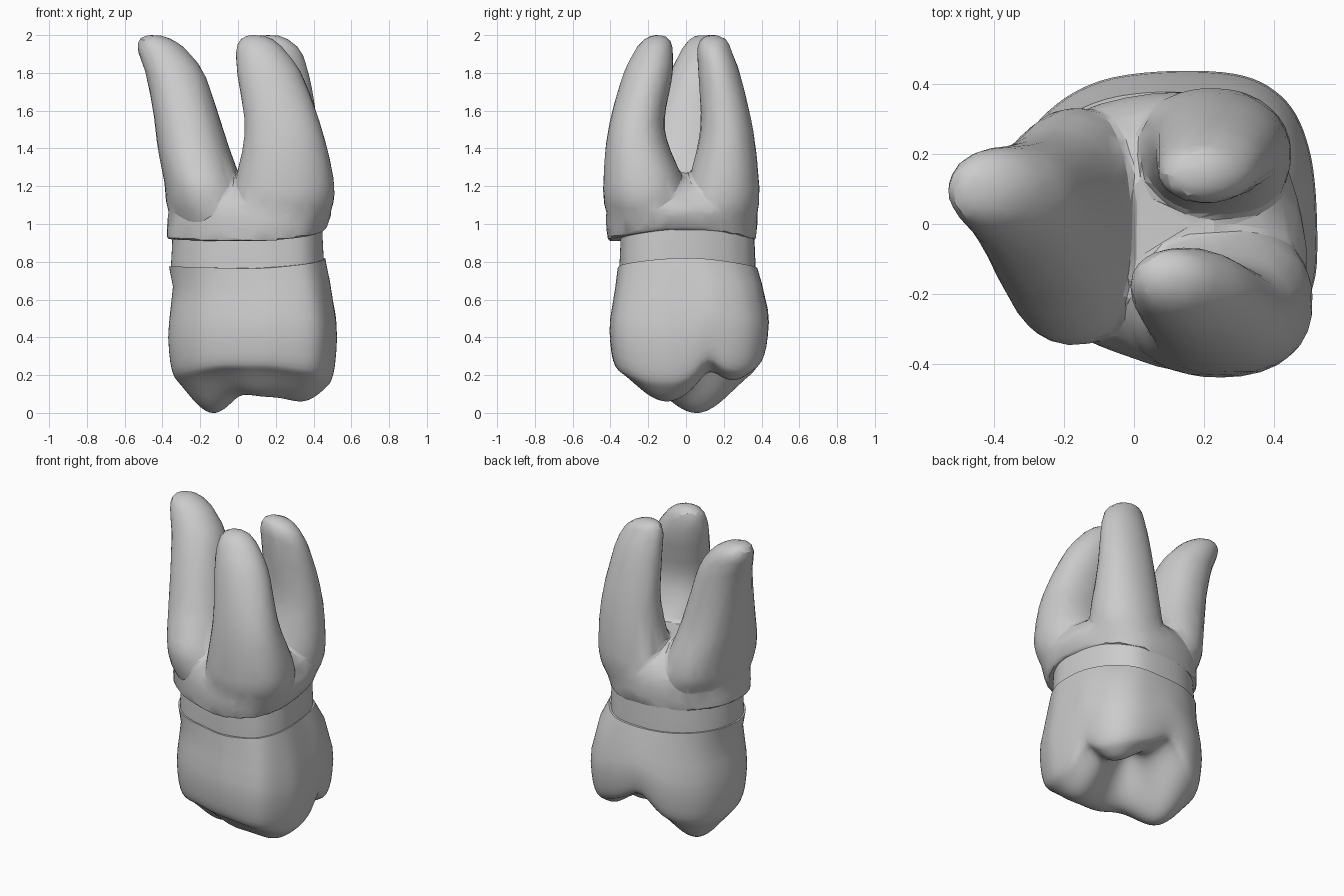
import bpy, bmesh
from math import sin, cos, pi, exp, atan2, copysign
from mathutils import Vector

if "Cube" in bpy.data.objects:
    bpy.data.objects.remove(bpy.data.objects["Cube"])

N = 96
CENTRE = Vector((0.08, 0.0))


def outline(pts, n=N):
    """Closed smooth curve through the points, resampled to n points."""
    p = [Vector(q) for q in pts]
    m, out = len(p), []
    for i in range(n):
        k, t = divmod(i * m / n, 1)
        a, b, c, d = (p[(int(k) + j) % m] for j in (-1, 0, 1, 2))
        out.append(0.5 * (2 * b + (c - a) * t + (2 * a - 5 * b + 4 * c - d) * t * t
                          + (3 * b - a - 3 * c + d) * t ** 3))
    return out


def ring(shape, scale, height, dx=0.0):
    """Scale an outline about the tooth centre; height is a number or f(x, y)."""
    out = []
    for p in shape:
        q = CENTRE + (p - CENTRE) * scale + Vector((dx, 0))
        out.append(Vector((q.x, q.y, height(q.x, q.y) if callable(height) else height)))
    return out


def loft(bm, rings):
    rows = [[bm.verts.new(p) for p in r] for r in rings]
    for a, b in zip(rows, rows[1:]):
        for i in range(len(a)):
            j = (i + 1) % len(a)
            bm.faces.new((a[i], a[j], b[j], b[i]))
    for r in (rows[0][::-1], rows[-1]):
        bm.faces.new(r)


def finish(name, bm):
    bmesh.ops.recalc_face_normals(bm, faces=bm.faces[:])
    me = bpy.data.meshes.new(name)
    bm.to_mesh(me)
    bm.free()
    ob = bpy.data.objects.new(name, me)
    bpy.context.collection.objects.link(ob)
    bpy.ops.object.select_all(action='DESELECT')
    ob.select_set(True)
    bpy.context.view_layer.objects.active = ob
    return ob


def wavy(z, rise):
    """Edge height that arches upward on the right-hand side."""
    def f(x, y):
        c = cos(atan2(y, x - CENTRE.x))
        return z + rise * (c * c if c > 0 else 0.2 * c * c)
    return f


# Chewing surface: cusps pull down, fossa and grooves push up (x, y, depth, spread x, y)
BUMPS = [(-0.13, 0.06, -0.30, 0.21, 0.27), (0.35, -0.09, -0.23, 0.20, 0.25),
         (0.11, -0.18, -0.12, 0.15, 0.16), (0.33, 0.27, -0.10, 0.15, 0.13),
         (0.16, 0.13, 0.12, 0.14, 0.12), (0.46, 0.12, 0.06, 0.16, 0.06),
         (0.05, 0.38, 0.08, 0.10, 0.14)]


def chew(x, y):
    return 0.30 + sum(h * exp(-((x - a) / s) ** 2 - ((y - b) / t) ** 2)
                      for a, b, h, s, t in BUMPS)


crown_shape = outline([(0.52, -0.05), (0.50, 0.20), (0.42, 0.36), (0.25, 0.43),
                       (-0.08, 0.41), (-0.28, 0.28), (-0.36, 0.08), (-0.34, -0.12),
                       (-0.20, -0.29), (0.05, -0.38), (0.22, -0.40), (0.41, -0.36),
                       (0.50, -0.20)])
neck_shape = outline([(0.48, -0.05), (0.45, 0.13), (0.37, 0.29), (0.23, 0.38),
                      (-0.06, 0.37), (-0.26, 0.26), (-0.36, 0.08), (-0.34, -0.12),
                      (-0.20, -0.28), (0.04, -0.35), (0.20, -0.37), (0.38, -0.33),
                      (0.47, -0.20)])
root_shape = outline([(0.50, -0.08), (0.46, 0.12), (0.37, 0.30), (0.22, 0.38),
                      (-0.05, 0.36), (-0.25, 0.27), (-0.36, 0.10), (-0.36, -0.14),
                      (-0.22, -0.29), (0.0, -0.39), (0.18, -0.43), (0.38, -0.39),
                      (0.48, -0.25)])

# Crown: chewing surface rings, then the bulging wall up to the arched edge
bm = bmesh.new()
rings = [ring(crown_shape, 0.91 * k / 24, chew) for k in range(1, 25)]
rim = rings[-1]
edge = ring(neck_shape, 0.975, wavy(0.765, 0.055), -0.01)
for f, s in [(0.03, 0.94), (0.08, 0.965), (0.15, 0.985), (0.25, 1.0), (0.37, 1.01),
             (0.5, 1.0), (0.65, 0.975), (0.82, 0.94), (1.0, None)]:
    row = ring(crown_shape, s, 0.0) if s else [p.copy() for p in edge]
    for p, a, b in zip(row, rim, edge):
        if s and f > 0.6:    # ease the wall into the narrower neck outline
            w = 0.7 * (f - 0.5)
            p.x, p.y = p.x + (b.x - p.x) * w, p.y + (b.y - p.y) * w
        p.z = a.z + (b.z - a.z) * f
    rings.append(row)
loft(bm, rings)
finish("crown", bm)
bpy.ops.object.shade_smooth_by_angle(angle=0.7)

# Neck: slim collar between crown and roots
bm = bmesh.new()
loft(bm, [ring(neck_shape, s, wavy(z, 0.06), -0.01)
          for z, s in [(0.72, 0.95), (0.78, 0.95), (0.86, 0.94), (0.97, 0.93)]])
finish("neck", bm)
bpy.ops.object.shade_smooth_by_angle(angle=0.7)

# Roots: a shared trunk and three tapering prongs fused together
bm = bmesh.new()
loft(bm, [ring(root_shape, s, wavy(z, r), dx) for z, s, r, dx in
          [(0.905, 0.96, 0.07, -0.02), (0.97, 0.98, 0.05, -0.01), (1.04, 0.99, 0.02, 0),
           (1.10, 0.96, 0, 0), (1.16, 0.87, 0, 0), (1.22, 0.68, 0, 0), (1.27, 0.35, 0, 0)]])

# Each prong section: z, centre x, centre y, radius x, radius y, squareness
PRONGS = [
    [(.97, -.12, -.01, .2, .29, 2), (1.09, -.155, -.005, .22, .335, 2.1),
     (1.22, -.185, -.01, .205, .33, 2.2),
     (1.4, -.235, .01, .19, .26, 2.2), (1.6, -.28, .035, .17, .205, 2.2),
     (1.8, -.335, .07, .155, .155, 2.1), (1.92, -.40, .095, .13, .12, 2),
     (1.975, -.435, .1, .09, .085, 2), (2.0, -.45, .1, .04, .04, 2)],
    [(.97, .21, -.19, .23, .19, 2), (1.09, .23, -.21, .27, .22, 2.2),
     (1.22, .247, -.225, .262, .213, 2.3),
     (1.5, .24, -.262, .205, .15, 2.2), (1.8, .165, -.2, .17, .13, 2),
     (1.92, .12, -.17, .13, .10, 2), (1.975, .1, -.155, .09, .07, 2),
     (2.0, .09, -.15, .04, .03, 2)],
    [(.97, .19, .17, .2, .18, 2), (1.09, .21, .185, .23, .2, 2.1),
     (1.22, .23, .2, .22, .187, 2.1),
     (1.5, .24, .215, .185, .14, 2.1), (1.8, .22, .175, .155, .11, 2),
     (1.92, .2, .15, .13, .09, 2), (1.975, .18, .145, .09, .07, 2),
     (2.0, .17, .14, .04, .03, 2)],
]


def prong(keys, steps=5):
    """Smoothly interpolated stack of rounded sections."""
    out, K = [], [Vector(k) for k in keys]
    for i in range(len(K) - 1):
        a, b, c, d = K[max(i - 1, 0)], K[i], K[i + 1], K[min(i + 2, len(K) - 1)]
        ma = (c - a) / (c[0] - a[0]) * (c[0] - b[0])
        mb = (d - b) / (d[0] - b[0]) * (c[0] - b[0])
        for j in range(steps + (i == len(K) - 2)):
            t = j / steps
            v = (b * (2 * t ** 3 - 3 * t * t + 1) + ma * (t ** 3 - 2 * t * t + t)
                 + c * (3 * t * t - 2 * t ** 3) + mb * (t ** 3 - t * t))
            row = []
            for n in range(40):
                u = 2 * pi * n / 40
                cx, sy = (copysign(abs(w) ** (2 / v[5]), w) for w in (cos(u), sin(u)))
                row.append(Vector((v[1] + v[3] * cx, v[2] + v[4] * sy, v[0])))
            out.append(row)
    return out


for keys in PRONGS:
    loft(bm, prong(keys))
roots = finish("roots", bm)
fuse = roots.modifiers.new("fuse", 'REMESH')
fuse.mode = 'VOXEL'
fuse.voxel_size = 0.012
soften = roots.modifiers.new("soften", 'SMOOTH')
soften.factor = 0.5
soften.iterations = 8
facets = roots.modifiers.new("facets", 'DECIMATE')
facets.ratio = 0.03
for m in ("fuse", "soften", "facets"):
    bpy.ops.object.modifier_apply(modifier=m)
bpy.ops.object.shade_smooth_by_angle(angle=0.35)
